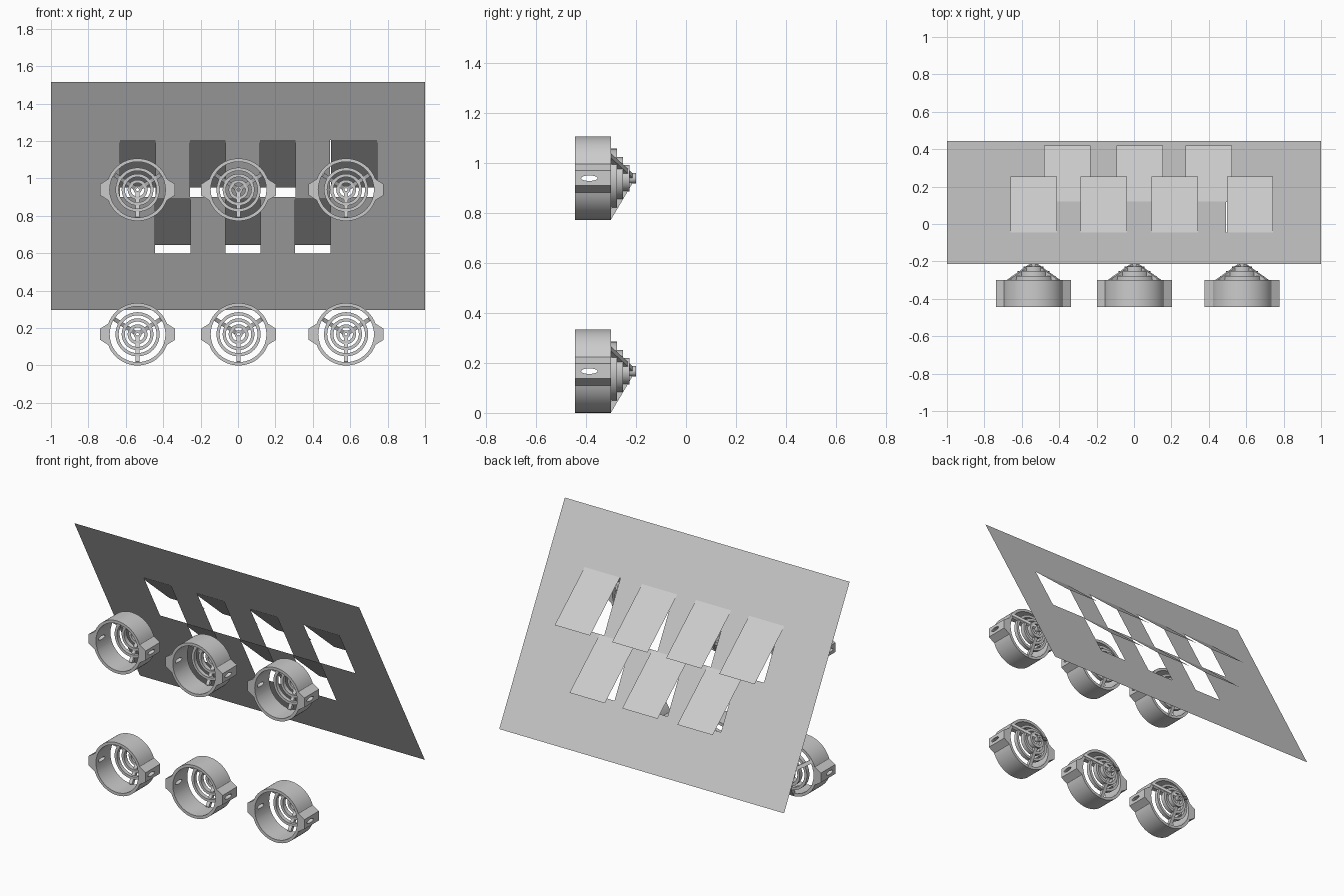
import bpy, bmesh, math
from mathutils import Vector

if "Cube" in bpy.data.objects:
    bpy.data.objects.remove(bpy.data.objects["Cube"])

grey = bpy.data.materials.new("plain grey")
grey.diffuse_color = (0.6, 0.6, 0.6, 1)
grey.use_nodes = True
grey.node_tree.nodes["Principled BSDF"].inputs["Base Color"].default_value = grey.diffuse_color


def finish(name, bm):
    me = bpy.data.meshes.new(name)
    bm.to_mesh(me)
    bm.free()
    me.materials.append(grey)
    ob = bpy.data.objects.new(name, me)
    bpy.context.collection.objects.link(ob)
    return ob


def tube(bm, inner, outer, y0, y1):
    """Closed tube along y between two matching (x, z) outlines."""
    n = len(inner)
    rows = [[bm.verts.new((x, y, z)) for x, z in loop]
            for loop, y in ((inner, y0), (outer, y0), (outer, y1), (inner, y1))]
    for k in range(4):
        a, b = rows[k], rows[(k + 1) % 4]
        for i in range(n):
            j = (i + 1) % n
            bm.faces.new((a[i], a[j], b[j], b[i]))


def circle(r, angles):
    return [(r * math.cos(a), r * math.sin(a)) for a in angles]


# sloped panel: a sheet of cells with the openings left out
Y_LOW, Z_LOW, Y_TOP, Z_TOP = 0.445, 0.297, -0.213, 1.515


def on_panel(x, z):
    t = (z - Z_LOW) / (Z_TOP - Z_LOW)
    return Vector((x, Y_LOW + t * (Y_TOP - Y_LOW), z))


upper = [(-0.63, -0.44), (-0.257, -0.067), (0.117, 0.307), (0.492, 0.742)]
lower = [(-0.443, -0.255), (-0.068, 0.12), (0.305, 0.494)]
holes = [(a, b, 0.902, 1.205) for a, b in upper] + [(a, b, 0.60, 0.896) for a, b in lower]
xs = sorted({-1.0, 1.0} | {v for h in holes for v in h[:2]})
zs = sorted({Z_LOW, Z_TOP} | {v for h in holes for v in h[2:]})
bm = bmesh.new()
for x0, x1 in zip(xs, xs[1:]):
    for z0, z1 in zip(zs, zs[1:]):
        cx, cz = (x0 + x1) / 2, (z0 + z1) / 2
        if any(h[0] < cx < h[1] and h[2] < cz < h[3] for h in holes):
            continue
        bm.faces.new([bm.verts.new(on_panel(*p)) for p in ((x1, z0), (x0, z0), (x0, z1), (x1, z1))])
bmesh.ops.remove_doubles(bm, verts=bm.verts, dist=1e-5)
finish("sloped_panel", bm)

# flaps hinged at the top of each opening, swung out behind the panel
for row, centres, ztop in (("upper", (-0.535, -0.162, 0.217, 0.62), 1.206),
                           ("lower", (-0.357, 0.03, 0.4), 0.899)):
    for i, x in enumerate(centres):
        bm = bmesh.new()
        top = on_panel(x, ztop)
        low = top + Vector((0, 0.3, -0.254))
        w = Vector((0.124, 0, 0))
        bm.faces.new([bm.verts.new(p) for p in (low + w, low - w, top - w, top + w)])
        finish(f"{row}_flap_{i + 1}", bm)

# fan housing: round shell with a lug on each side
quarter = [0, 8.5, 20] + list(range(25, 90, 5))
deg = quarter + [90] + [180 - d for d in reversed(quarter)]
deg += [360 - d for d in reversed(deg[1:-1])]
angles = [math.radians(d) for d in deg]
outer = []
for a in angles:
    off = math.degrees(math.atan2(abs(math.sin(a)), abs(math.cos(a))))
    r = 0.2 / math.cos(a if abs(math.cos(a)) > 0 else 0) if off < 9 else 0.167
    outer.append((abs(r) * math.cos(a), abs(r) * math.sin(a)))
bm = bmesh.new()
tube(bm, circle(0.149, angles), outer, -0.445, -0.30)
bmesh.ops.recalc_face_normals(bm, faces=bm.faces)
housing = finish("fan_housing", bm)

# oval slot through both lugs
bpy.ops.mesh.primitive_cylinder_add(vertices=24, radius=1, depth=1)
cutter = bpy.context.object
for v in cutter.data.vertices:
    x, y, z = v.co
    v.co = (z, y * 0.033 - 0.387, x * 0.011)
cutter.data.flip_normals()
bm = bmesh.new()
bm.from_mesh(cutter.data)
bmesh.ops.recalc_face_normals(bm, faces=bm.faces)
bm.to_mesh(cutter.data)
bm.free()
mod = housing.modifiers.new("slot", 'BOOLEAN')
mod.operation = 'DIFFERENCE'
mod.object = cutter
mod.solver = 'EXACT'
bpy.context.view_layer.objects.active = housing
bpy.ops.object.modifier_apply(modifier=mod.name)
bpy.data.objects.remove(cutter)

# stepped guard: rings shrinking to a hub, carried by three slanted struts
bm = bmesh.new()
ring = [2 * math.pi * i / 48 for i in range(48)]
for r, y0, y1 in ((0.118, -0.302, -0.277), (0.085, -0.279, -0.252),
                  (0.053, -0.254, -0.226), (0.021, -0.228, -0.2)):
    inner = r - 0.017 if r > 0.03 else 0.008
    tube(bm, circle(inner, ring), circle(r, ring), y0, y1)
for d in (33, 147, 270):
    a = math.radians(d)
    out, side = Vector((math.cos(a), 0, math.sin(a))), Vector((-math.sin(a), 0, math.cos(a))) * 0.011
    prof = [(0.165, -0.30), (0.02, -0.214), (0.015, -0.235), (0.145, -0.313)]
    lo, hi = [[bm.verts.new(out * r + Vector((0, y, 0)) + side * s) for r, y in prof] for s in (-1, 1)]
    bm.faces.new(lo)
    bm.faces.new(hi[::-1])
    for i in range(4):
        j = (i + 1) % 4
        bm.faces.new((lo[j], lo[i], hi[i], hi[j]))
bmesh.ops.recalc_face_normals(bm, faces=bm.faces)
guard = finish("fan_guard", bm)

bpy.ops.object.select_all(action='DESELECT')
for ob in (housing, guard):
    ob.select_set(True)
bpy.context.view_layer.objects.active = housing
bpy.ops.object.shade_smooth_by_angle(angle=math.radians(20))

# two rows of three fans
spots = [(x, 0, z) for z in (0.167, 0.94) for x in (-0.537, 0.003, 0.578)]
for i, spot in enumerate(spots):
    for part in (housing, guard):
        ob = part if i == 0 else part.copy()
        if i:
            bpy.context.collection.objects.link(ob)
        ob.location = spot
